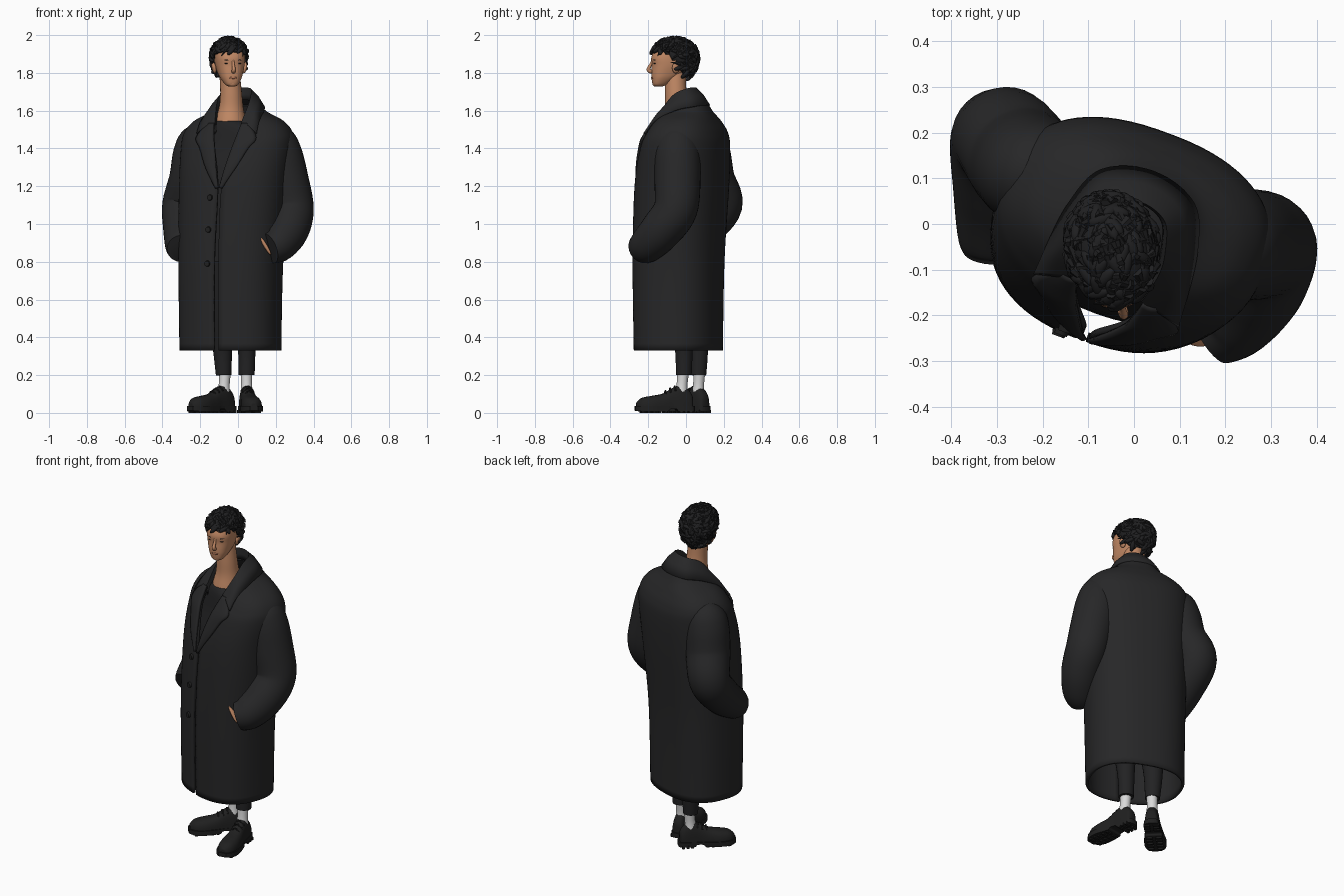
import bpy, bmesh, math, random
from mathutils import Vector, Matrix

random.seed(4)
if "Cube" in bpy.data.objects:
    bpy.data.objects.remove(bpy.data.objects["Cube"])
made = []
POWER = 2.4
TURN = math.radians(-20)


def material(name, r, g, b):
    m = bpy.data.materials.new(name)
    m.use_nodes = True
    m.diffuse_color = (r, g, b, 1)
    bsdf = m.node_tree.nodes["Principled BSDF"]
    bsdf.inputs["Base Color"].default_value = (r, g, b, 1)
    bsdf.inputs["Roughness"].default_value = 0.8
    return m


COAT = material("charcoal wool", .020, .020, .021)
CLOTH = material("black cloth", .016, .016, .017)
HAIR = material("black hair", .014, .014, .015)
LEATHER = material("black leather", .014, .014, .014)
SKIN = material("warm skin", .54, .25, .13)
LIP = material("lip brown", .40, .16, .09)
SOCK = material("pale sock", .70, .70, .70)


def spline(rows, n):
    """Catmull-Rom interpolation through rows of numbers."""
    out = []
    for i in range(len(rows) - 1):
        p0, p1, p2 = rows[max(i - 1, 0)], rows[i], rows[i + 1]
        p3 = rows[min(i + 2, len(rows) - 1)]
        for k in range(n):
            t = k / n
            out.append(tuple(b + .5 * t * (c - a + t * (2 * a - 5 * b + 4 * c - d + t * (3 * (b - c) + d - a)))
                             for a, b, c, d in zip(p0, p1, p2, p3)))
    return out + [tuple(rows[-1])]


def finish(name, bm, mat, loc=(0, 0, 0), turn=0, thick=0):
    bmesh.ops.recalc_face_normals(bm, faces=bm.faces)
    me = bpy.data.meshes.new(name)
    bm.to_mesh(me)
    bm.free()
    me.materials.append(mat)
    ob = bpy.data.objects.new(name, me)
    bpy.context.scene.collection.objects.link(ob)
    ob.location, ob.rotation_euler.z = loc, turn
    if thick:
        s = ob.modifiers.new("thickness", "SOLIDIFY")
        s.thickness, s.offset = thick, 0
    made.append(ob)
    return ob


def loft(name, rings, mat, closed=True, **kw):
    bm = bmesh.new()
    vs = [[bm.verts.new(p) for p in ring] for ring in rings]
    n = len(vs[0])
    for a, b in zip(vs, vs[1:]):
        for i in range(n if closed else n - 1):
            j = (i + 1) % n
            bm.faces.new((a[i], a[j], b[j], b[i]))
    if closed:
        bm.faces.new(vs[0])
        bm.faces.new(vs[-1])
    return finish(name, bm, mat, **kw)


def tube(name, rows, mat, sides=24, steps=6, **kw):
    rows = spline(rows, steps)
    pts = [Vector(r[:3]) for r in rows]
    rings = []
    for i, r in enumerate(rows):
        t = (pts[min(i + 1, len(pts) - 1)] - pts[max(i - 1, 0)]).normalized()
        ref = Vector((0, 0, 1)) if abs(t.x) > .9 else Vector((1, 0, 0))
        u = t.cross(ref).normalized()
        v = t.cross(u)
        rings.append([pts[i] + r[3] * (u * math.cos(a) + v * math.sin(a))
                      for a in (2 * math.pi * k / sides for k in range(sides))])
    return loft(name, rings, mat, **kw)


def oval(z, cx, cy, a, b, start=0.0, count=48):
    """Rounded-box outline, starting at the front, optionally left open."""
    span = 2 * math.pi - 2 * start
    pts = []
    for k in range(count):
        f = start + span * k / (count - 1 if start else count)
        s, c = math.sin(f), math.cos(f)
        pts.append((cx + math.copysign(a * abs(s) ** (2 / POWER), s),
                    cy - math.copysign(b * abs(c) ** (2 / POWER), c), z))
    return pts


def ball(name, mat, centre, size, tilt=0, **kw):
    bm = bmesh.new()
    m = Matrix.Translation(centre) @ Matrix.Rotation(tilt, 4, 'Y') @ Matrix.Diagonal((*size, 1))
    bmesh.ops.create_uvsphere(bm, u_segments=20, v_segments=12, radius=1, matrix=m)
    return finish(name, bm, mat, **kw)


# Long coat, open down the front: z, centre x, centre y, half width, half depth, half gap
coat = spline([(.33, -.024, -.052, .26, .213, .012), (.8, -.022, -.05, .268, .22, .012),
               (1.2, -.01, -.027, .285, .225, .012), (1.4, 0, -.004, .295, .208, .055),
               (1.48, 0, .008, .285, .183, .075), (1.54, 0, .013, .235, .148, .09),
               (1.59, 0, .018, .14, .112, .088), (1.63, 0, .02, .103, .088, .08)], 8)
loft("coat_body", [oval(z, x, y, a, b, math.asin((g / a) ** (POWER / 2)), 72)
                   for z, x, y, a, b, g in coat], COAT, closed=False, turn=TURN, thick=.016)


def on_front(x, z, lift):
    i = next(k for k in range(len(coat) - 1) if coat[k + 1][0] >= z)
    p, q = coat[i], coat[i + 1]
    t = (z - p[0]) / (q[0] - p[0])
    _, cx, cy, a, b, _ = (u + (v - u) * t for u, v in zip(p, q))
    return (cx + x, cy - b * max(0, 1 - abs(x / a) ** POWER) ** (1 / POWER) - lift, z)


# Lapels follow the chest, the folded collar wraps the neck
lapel = spline([(1.19, .006, .014), (1.3, .026, .085), (1.4, .048, .135), (1.455, .062, .168), (1.53, .078, .115)], 5)
for side, s in (("left", 1), ("right", -1)):
    loft(side + "_lapel", [[on_front(s * (i + (o - i) * k / 6), z, .014 + .006 * math.sin(math.pi * k / 6))
                            for k in range(7)] for z, i, o in lapel],
         COAT, closed=False, turn=TURN, thick=.014)
half = [(.078, -.152, 1.535, .168, -.174, 1.478), (.092, -.085, 1.625, .162, -.118, 1.545),
        (.086, -.03, 1.685, .146, -.005, 1.602), (.062, .03, 1.712, .105, .085, 1.622)]
collar = half + [(0, .052, 1.718, 0, .119, 1.628)] + [(-a, b, c, -d, e, f) for a, b, c, d, e, f in reversed(half)]
rings = []
for r in spline(collar, 6):
    top, edge = Vector(r[:3]), Vector(r[3:])
    stand = top + Vector((-top.x * .08, 0, -.06))
    bulge = (top + edge) / 2 + Vector((0, 0, .008))
    rings.append([stand, (stand + top) / 2, top, bulge, edge])
loft("collar", rings, COAT, closed=False, turn=TURN, thick=.012)

# Buttons
for i, z in enumerate((1.14, .97, .79)):
    bm = bmesh.new()
    m = Matrix.Translation(on_front(-.05, z, .012)) @ Matrix.Rotation(math.pi / 2, 4, 'X')
    bmesh.ops.create_cone(bm, cap_ends=True, segments=20, radius1=.017, radius2=.014, depth=.014, matrix=m)
    finish(f"button_{i + 1}", bm, LEATHER, turn=TURN)

# Sleeves bend into the pockets
tube("left_sleeve", [(.15, -.045, 1.495, .03), (.19, -.045, 1.45, .1), (.217, -.045, 1.375, .12),
                     (.25, -.045, 1.24, .122), (.285, -.055, 1.08, .116), (.265, -.13, .97, .11),
                     (.215, -.2, .895, .097), (.165, -.232, .87, .082)], COAT, 32)
tube("right_sleeve", [(-.16, .085, 1.5, .03), (-.2, .105, 1.45, .1), (-.222, .115, 1.375, .12),
                      (-.242, .135, 1.24, .122), (-.287, .185, 1.1, .114), (-.29, .08, .97, .106),
                      (-.297, -.02, .89, .09), (-.297, -.055, .87, .078)], COAT, 32)
ball("left_wrist", SKIN, (.145, -.254, .885), (.01, .014, .056), math.radians(-31))

# Shirt and legs
shirt = spline([(.8, -.02, -.05, .2, .16), (1.2, -.01, -.03, .23, .18), (1.4, 0, -.01, .24, .16),
                (1.5, -.005, -.02, .16, .135), (1.535, -.015, -.04, .1, .104), (1.545, -.018, -.046, .086, .088)], 5)
loft("shirt", [oval(*r) for r in shirt], CLOTH, turn=TURN)
tube("left_trouser_leg", [(.06, -.06, .95, .1), (.05, -.03, .6, .075), (.047, -.012, .35, .048),
                          (.046, -.012, .2, .042)], CLOTH)
tube("right_trouser_leg", [(-.1, 0, .95, .1), (-.09, .04, .6, .075), (-.082, .065, .35, .052),
                           (-.076, .066, .2, .041)], CLOTH)

# Feet: sock, shoe upper, treaded sole and laces, toe towards -y
upper = spline([(-.062, .012, .075), (-.055, .03, .1), (-.03, .037, .13), (.005, .04, .148), (.05, .042, .13),
                (.1, .049, .102), (.16, .055, .09), (.21, .046, .08), (.238, .022, .058), (.241, .008, .045)], 4)
sole = spline([(-.07, .014, .008), (-.06, .034, .008), (-.03, .041, .008), (.02, .042, .008), (.03, .042, .02),
               (.065, .046, .02), (.08, .049, .008), (.16, .06, .008), (.215, .051, .008), (.248, .022, .012)], 4)
for side, x, y, deg in (("left", .046, -.025, 9), ("right", -.076, .064, -46)):
    place = dict(loc=(x, y, 0), turn=math.radians(deg))
    tube(side + "_sock", [(0, 0, .1, .034), (0, .004, .15, .029), (0, .01, .215, .031)], SOCK, **place)
    arch = [math.pi * k / 14 for k in range(15)]
    loft(side + "_shoe", [[(w * math.copysign(abs(math.cos(a)) ** .7, math.cos(a)), -u,
                            .025 + (h - .025) * math.sin(a) ** .8) for a in arch]
                          for u, w, h in upper], LEATHER, **place)
    loft(side + "_sole", [[(-w, -u, b), (w, -u, b), (w, -u, .036), (-w, -u, .036)]
                          for u, w, b in sole], LEATHER, **place)
    bm = bmesh.new()
    for u in (-.045, -.02, .005, .09, .12, .15, .18, .21):
        for s in (-1, 1):
            bmesh.ops.create_cube(bm, size=1, matrix=Matrix.Translation((s * .026, -u, .008))
                                  @ Matrix.Diagonal((.034, .015, .016, 1)))
    finish(side + "_tread", bm, LEATHER, **place)
    for i, (u, z) in enumerate(((.035, .138), (.06, .128), (.085, .114))):
        tube(f"{side}_lace_{i + 1}", [(-.03, -u, z - .022, .005), (0, -u, z + .002, .005),
                                      (.03, -u, z - .022, .005)], LEATHER, 8, 4, **place)

# Neck and head
tube("neck", [(-.04, -.045, 1.46, .095), (-.038, -.045, 1.55, .08), (-.036, -.048, 1.62, .064),
              (-.037, -.054, 1.7, .057), (-.045, -.056, 1.8, .054)], SKIN)
face = dict(loc=(-.047, -.06, 0), turn=math.radians(10))
skull = spline([(1.728, 0, -.084, .016, .018), (1.738, 0, -.08, .034, .037), (1.77, 0, -.057, .054, .066),
                (1.8, 0, -.037, .065, .087), (1.84, 0, -.022, .075, .1), (1.88, 0, -.017, .079, .107),
                (1.92, 0, -.008, .077, .1), (1.955, 0, 0, .062, .08), (1.975, 0, 0, .03, .04)], 5)
loft("head", [oval(*r) for r in skull], SKIN, **face)
tube("nose", [(0, -.116, 1.874, .006), (0, -.127, 1.848, .007), (0, -.141, 1.819, .01),
              (0, -.129, 1.807, .011), (0, -.116, 1.803, .004)], SKIN, 12, **face)
ball("lips", LIP, (0, -.12, 1.774), (.021, .006, .006), **face)
ball("chin", SKIN, (0, -.105, 1.743), (.024, .014, .015), **face)
for side, s in (("left", 1), ("right", -1)):
    ball(side + "_ear", SKIN, (s * .083, -.008, 1.828), (.011, .02, .031), s * .2, **face)
    ball(side + "_eye", HAIR, (s * .032, -.112, 1.85), (.013, .007, .003), **face)
    tube(side + "_brow", [(s * .013, -.12, 1.864, .002), (s * .035, -.115, 1.869, .004),
                          (s * .056, -.098, 1.866, .002)], HAIR, 8, **face)

# Hair: a cap cut along the hairline, covered with swept pointed locks
def hairline(y):
    return 1.905 - .13 * min(1, max(0, (y + .07) / .12))


def scalp(d):
    return Vector((d.x * .095, d.y * .124, 1.885 + d.z * (.098 if d.z > 0 else .14)))


bm = bmesh.new()
bmesh.ops.create_icosphere(bm, subdivisions=4, radius=1)
for v in bm.verts:
    v.co = scalp(v.co)
bmesh.ops.delete(bm, geom=[v for v in bm.verts if v.co.z < hairline(v.co.y)], context='VERTS')
finish("hair_cap", bm, HAIR, thick=.008, **face)
bm = bmesh.new()
count = 0
while count < 300:
    d = Vector([random.gauss(0, 1) for _ in range(3)]).normalized()
    p = scalp(d)
    if p.z < hairline(p.y) + .004:
        continue
    count += 1
    sweep = Vector((random.uniform(-.7, .7), random.uniform(-1.2, .3), random.uniform(-.7, .2)))
    axis = (sweep - d * sweep.dot(d)).normalized() + d * random.uniform(-.05, .3) * (1 - max(0, d.z))
    m = Matrix.Translation(p) @ axis.to_track_quat('Z', 'Y').to_matrix().to_4x4()
    if count % 3:
        bmesh.ops.create_cone(bm, cap_ends=True, segments=7, radius1=.013, radius2=.001, depth=.055, matrix=m)
    else:
        bmesh.ops.create_icosphere(bm, subdivisions=2, radius=1, matrix=m @ Matrix.Diagonal((.014, .012, .032, 1)))
finish("hair_locks", bm, HAIR, **face)

# Smooth shading with crisp edges
for ob in bpy.context.selected_objects:
    ob.select_set(False)
for ob in made:
    ob.select_set(True)
bpy.context.view_layer.objects.active = made[0]
bpy.ops.object.shade_smooth_by_angle(angle=math.radians(40))
